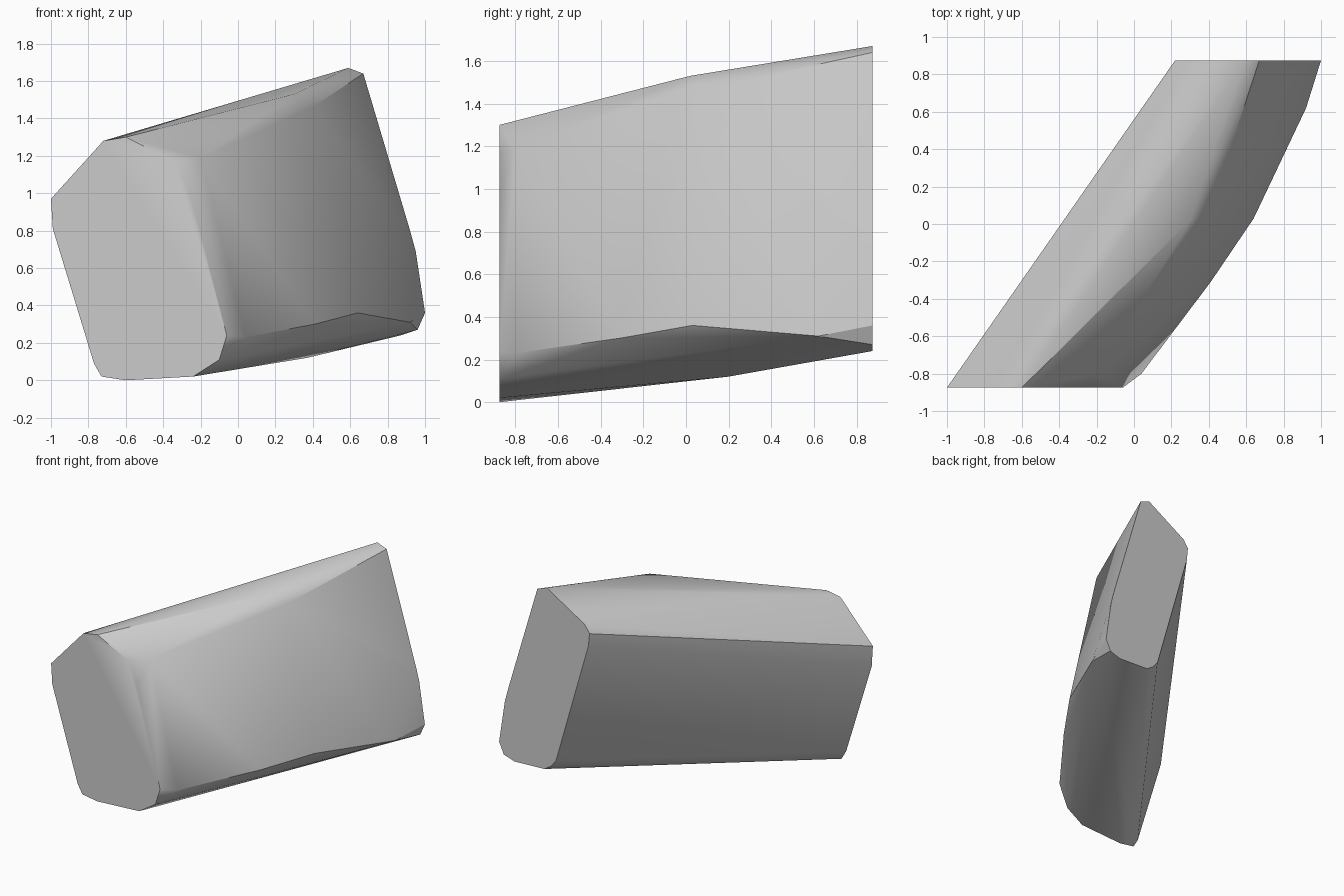
import bpy
import bmesh
import math

default_cube = bpy.data.objects.get("Cube")
if default_cube:
    bpy.data.objects.remove(default_cube, do_unlink=True)


def make_material(name, colour):
    material = bpy.data.materials.new(name)
    material.use_nodes = True
    material.diffuse_color = colour
    material.node_tree.nodes["Principled BSDF"].inputs["Base Color"].default_value = colour
    return material


def build_hull(name, points, material):
    """Wrap a convex skin around the points and shade it smooth between sharp edges."""
    mesh = bpy.data.meshes.new(name)
    bm = bmesh.new()
    for point in points:
        bm.verts.new(point)
    bmesh.ops.convex_hull(bm, input=bm.verts[:], use_existing_faces=False)
    loose = [vert for vert in bm.verts if not vert.link_faces]
    bmesh.ops.delete(bm, geom=loose, context="VERTS")
    # Merge coplanar triangles so the end caps become single faces
    bmesh.ops.dissolve_limit(bm, angle_limit=math.radians(1),
                             verts=bm.verts[:], edges=bm.edges[:])
    bmesh.ops.recalc_face_normals(bm, faces=bm.faces[:])
    bm.to_mesh(mesh)
    bm.free()
    body = bpy.data.objects.new(name, mesh)
    bpy.context.collection.objects.link(body)
    mesh.materials.append(material)
    bpy.ops.object.select_all(action="DESELECT")
    body.select_set(True)
    bpy.context.view_layer.objects.active = body
    bpy.ops.object.shade_smooth_by_angle(angle=math.radians(30))
    return body


half_depth = .875

# Front cap outline (x, z)
front_cap = [(-.72, 1.28), (-.6, 1.3), (-.34, 1.17), (-.26, 1), (-.06, .24),
             (-.1, .11), (-.24, .02), (-.6, 0), (-.73, .02), (-.77, .09),
             (-.99, .81), (-1, .97)]

# Back cap outline (x, z), narrower and higher
back_cap = [(.67, 1.64), (.59, 1.67), (.26, 1.47), (.22, 1.41), (.23, 1.31),
            (.51, .34), (.55, .29), (.61, .25), (.87, .24), (.96, .27),
            (1, .36), (.95, .69), (.92, .8)]

# Bulging outer side and ridge between the caps (x, y, z)
bulge = [(.3, .02, 1.53), (.4, .05, 1.46), (.64, .03, .36), (.37, .2, .12),
         (.04, -.8, .23), (-.2, -.8, 1.19), (.41, -.31, .3), (.92, .62, .31)]

points = [(x, -half_depth, z) for x, z in front_cap]
points += [(x, half_depth, z) for x, z in back_cap]
points += bulge

grey = make_material("light grey", (.6, .6, .6, 1))
build_hull("slanted_block", points, grey)
